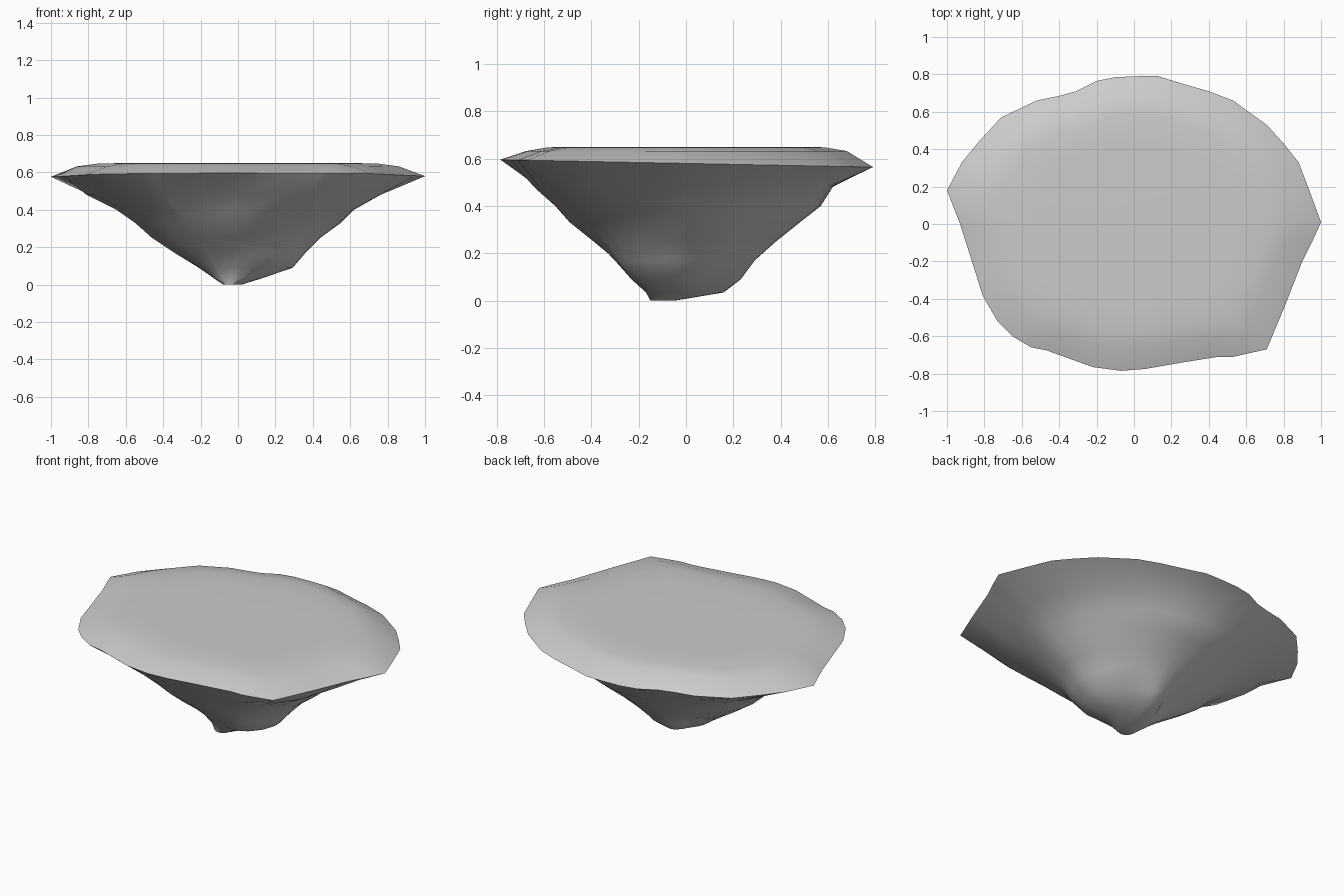
import bpy, bmesh, math

if "Cube" in bpy.data.objects:
    bpy.data.objects.remove(bpy.data.objects["Cube"])

# Irregular rim outline, counter-clockwise from +x (x, y)
RIM = [(1, .01), (.93, .2), (.88, .33), (.80, .43), (.71, .53), (.53, .66), (.4, .71),
       (.26, .75), (.13, .79), (.02, .79), (-.1, .785), (-.2, .765), (-.31, .71), (-.4, .685),
       (-.52, .66), (-.71, .57), (-.83, .44), (-.92, .33), (-1, .18), (-.93, 0),
       (-.86, -.22), (-.81, -.38), (-.73, -.52), (-.65, -.6), (-.55, -.66), (-.47, -.675),
       (-.22, -.765), (-.07, -.785), (.06, -.775), (.26, -.74), (.45, -.71), (.53, -.71),
       (.71, -.67), (.81, -.43), (.90, -.2), (.95, -.1)]
ANGLES = [math.atan2(y, x) % math.tau for x, y in RIM]

# Underside sections: height, centre, radius every 45 degrees from +x
SECTIONS = [
    (.00, (-.03, -.10), (.05, .05, .05, .05, .05, .05, .05, .05)),
    (.035, (0, 0), (.13, .11, .16, .12, .13, .15, .17, .15)),
    (.09, (0, 0), (.29, .22, .23, .15, .21, .20, .21, .29)),
    (.17, (0, 0), (.36, .31, .29, .28, .34, .29, .29, .36)),
    (.25, (0, 0), (.44, .40, .38, .40, .46, .40, .39, .42)),
    (.33, (0, 0), (.55, .50, .48, .50, .55, .49, .49, .52)),
    (.40, (0, 0), (.62, .58, .57, .60, .65, .58, .55, .63)),
    (.48, (0, 0), (.76, .67, .615, .73, .81, .70, .625, .77)),
]


def radius(values, angle):
    """Periodic Catmull-Rom through the eight radii."""
    u = angle / math.tau * 8
    i, t = int(u), u - int(u)
    a, b, c, d = (values[(i + k) % 8] for k in (-1, 0, 1, 2))
    return b + .5 * t * (c - a + t * (2*a - 5*b + 4*c - d + t * (3*(b - c) + d - a)))


rings = []
for z, (cx, cy), values in SECTIONS:
    rings.append([(cx + radius(values, a) * math.cos(a),
                   cy + radius(values, a) * math.sin(a), z) for a in ANGLES])

# Thin sharp rim, then the bevelled border and flat plateau
rings.append([(x, y, .58 - .02 * y) for x, y in RIM])
for scale, z in ((.86, .632), (.74, .648), (.55, .65)):
    rings.append([(x * scale, y * scale, z) for x, y in RIM])

bm = bmesh.new()
loops = [[bm.verts.new(p) for p in ring] for ring in rings]
n = len(RIM)
for lower, upper in zip(loops, loops[1:]):
    for i in range(n):
        j = (i + 1) % n
        bm.faces.new((lower[i], lower[j], upper[j], upper[i]))
bm.faces.new(loops[0][::-1])
bm.faces.new(loops[-1])
bmesh.ops.recalc_face_normals(bm, faces=bm.faces)

mesh = bpy.data.meshes.new("floating_rock_slab")
bm.to_mesh(mesh)
bm.free()
rock = bpy.data.objects.new("floating_rock_slab", mesh)
bpy.context.collection.objects.link(rock)
bpy.context.view_layer.objects.active = rock
rock.select_set(True)
bpy.ops.object.shade_smooth_by_angle(angle=math.radians(60))
